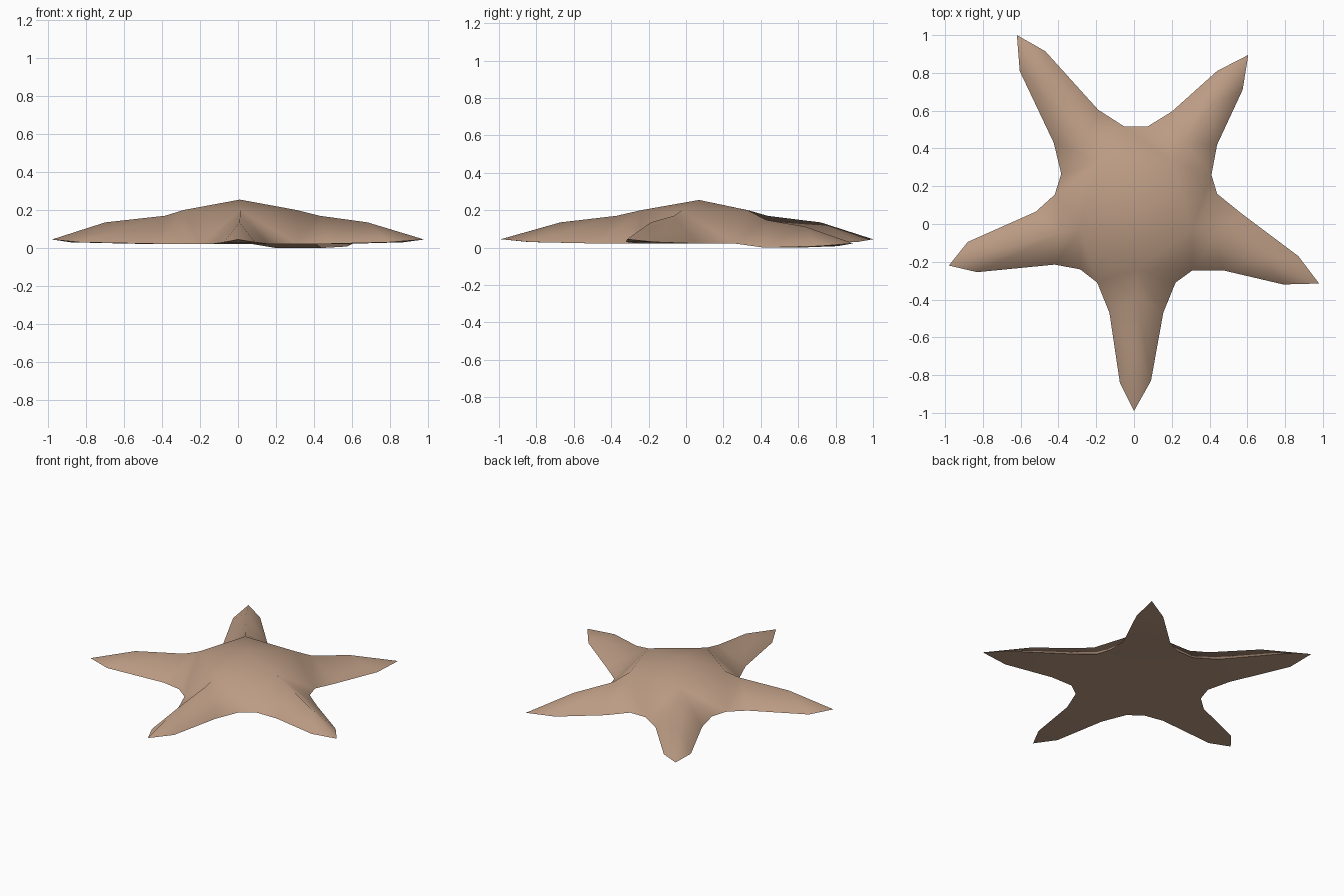
import bpy, bmesh
from mathutils import Vector

if "Cube" in bpy.data.objects:
    bpy.data.objects.remove(bpy.data.objects["Cube"])

sand = bpy.data.materials.new("sandy tan")
sand.use_nodes = True
colour = (0.50, 0.33, 0.23, 1)
sand.diffuse_color = colour
sand.node_tree.nodes["Principled BSDF"].inputs["Base Color"].default_value = colour

# Arm outlines, counter-clockwise: base, middle, shoulder, tip, shoulder, middle, base
ARMS = [
    [(-.195, -.31), (-.13, -.47), (-.075, -.84), (0, -.99), (.09, -.83), (.155, -.47), (.22, -.31)],
    [(.31, -.245), (.47, -.245), (.79, -.32), (.98, -.315), (.87, -.17), (.57, .055), (.44, .16)],
    [(.41, .26), (.44, .42), (.575, .71), (.605, .895), (.44, .81), (.2, .595), (.07, .515)],
    [(-.05, .515), (-.19, .605), (-.47, .915), (-.62, 1), (-.605, .81), (-.425, .43), (-.385, .265)],
    [(-.42, .155), (-.52, .065), (-.88, -.095), (-.98, -.22), (-.83, -.255), (-.42, -.215), (-.285, -.24)],
]
DROOP = [0, 0, .022, 0, 0]          # how far each arm sags
RIM = [.022, .022, .03, .045]       # rim height from base to tip
RIDGE = [.20, .17, .135]            # ridge height from base to shoulder
CENTRE = Vector((.01, .07))

bm = bmesh.new()
apex = bm.verts.new((*CENTRE, .255))
belly = bm.verts.new((*CENTRE, .022))
rims, ridges = [], []

# Each arm is a ridged tent over a flat underside
for outline, droop in zip(ARMS, DROOP):
    rim, ridge = [], []
    for i, (x, y) in enumerate(outline):
        step = min(i, 6 - i)
        rim.append(bm.verts.new((x, y, RIM[step] - (droop if step else 0))))
    for i, z in enumerate(RIDGE):
        mid = (Vector(outline[i]) + Vector(outline[6 - i])) / 2
        spot = CENTRE + (mid - CENTRE) * .82
        ridge.append(bm.verts.new((*spot, z - (droop if i else 0))))
    for i in range(2):
        bm.faces.new((rim[i], rim[i + 1], ridge[i + 1], ridge[i]))
        bm.faces.new((ridge[i], ridge[i + 1], rim[5 - i], rim[6 - i]))
        bm.faces.new((rim[i], rim[6 - i], rim[5 - i], rim[i + 1]))
    bm.faces.new((rim[2], rim[3], ridge[2]))
    bm.faces.new((ridge[2], rim[3], rim[4]))
    bm.faces.new((rim[2], rim[4], rim[3]))
    bm.faces.new((belly, rim[6], rim[0]))
    rims.append(rim)
    ridges.append(ridge)

# Domed body and the webs between neighbouring arms
for i in range(5):
    j = (i + 1) % 5
    bm.faces.new((apex, ridges[i][0], ridges[j][0]))
    bm.faces.new((ridges[i][0], rims[i][6], rims[j][0], ridges[j][0]))
    bm.faces.new((belly, rims[j][0], rims[i][6]))

bmesh.ops.recalc_face_normals(bm, faces=bm.faces)
mesh = bpy.data.meshes.new("starfish_body")
bm.to_mesh(mesh)
bm.free()
mesh.materials.append(sand)
body = bpy.data.objects.new("starfish_body", mesh)
bpy.context.collection.objects.link(body)

# Smooth back, crisp rim
bpy.ops.object.select_all(action="DESELECT")
body.select_set(True)
bpy.context.view_layer.objects.active = body
bpy.ops.object.shade_smooth_by_angle(angle=1.4)
